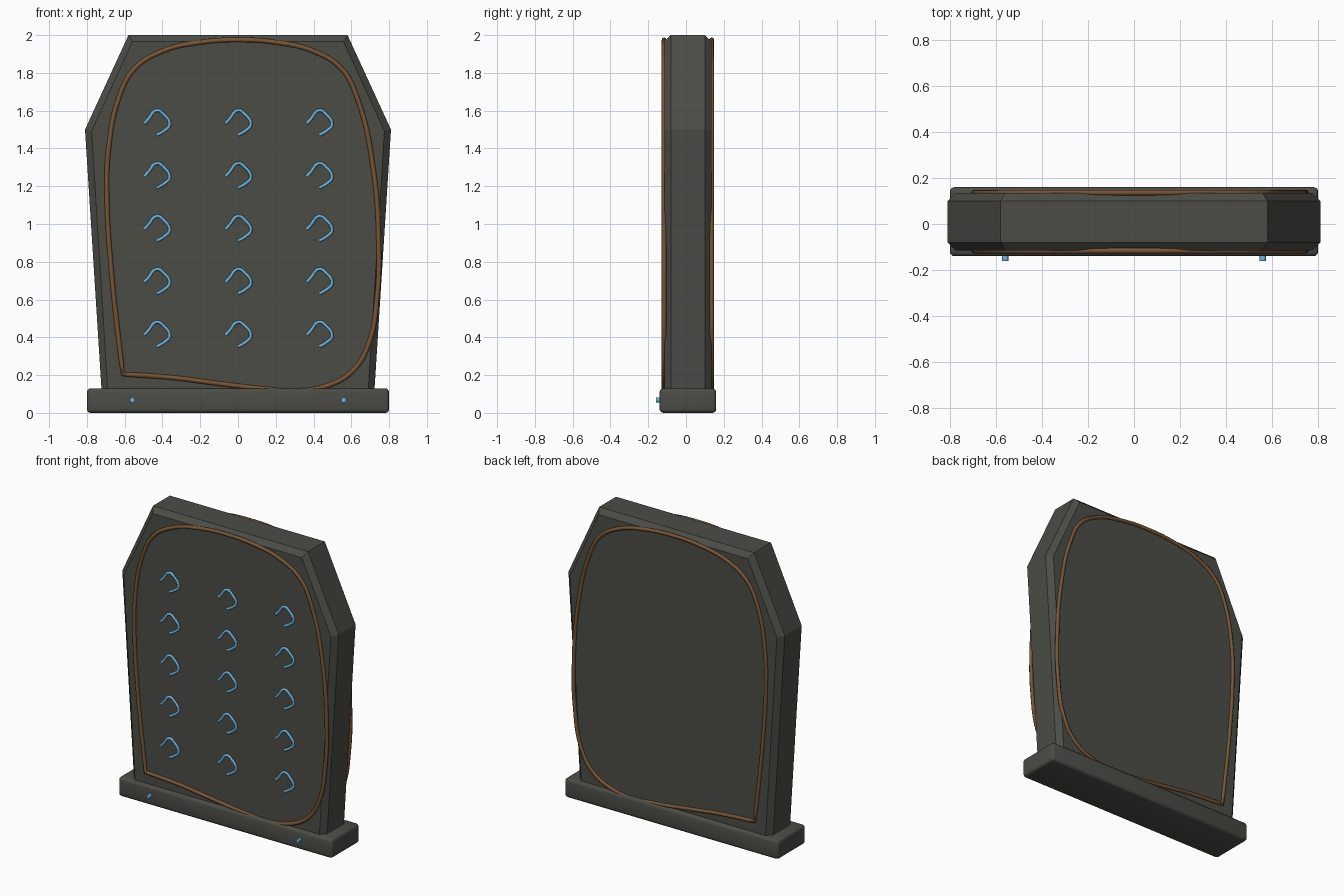
import bpy, bmesh, math
from mathutils import Vector

if "Cube" in bpy.data.objects:
    bpy.data.objects.remove(bpy.data.objects["Cube"])


def material(name, rgb):
    m = bpy.data.materials.new(name)
    m.diffuse_color = (*rgb, 1)
    m.use_nodes = True
    m.node_tree.nodes["Principled BSDF"].inputs["Base Color"].default_value = m.diffuse_color
    return m


STONE = material("dark_stone", (0.072, 0.072, 0.062))
BROWN = material("copper_brown", (0.19, 0.09, 0.035))
BLUE = material("light_blue", (0.15, 0.46, 0.74))


def finish(name, bm, mat):
    bmesh.ops.recalc_face_normals(bm, faces=bm.faces)
    mesh = bpy.data.meshes.new(name)
    bm.to_mesh(mesh)
    bm.free()
    mesh.materials.append(mat)
    ob = bpy.data.objects.new(name, mesh)
    bpy.context.collection.objects.link(ob)
    return ob


def smooth(ob, angle=40):
    bpy.ops.object.select_all(action='DESELECT')
    ob.select_set(True)
    bpy.context.view_layer.objects.active = ob
    bpy.ops.object.shade_smooth_by_angle(angle=math.radians(angle))


def tube(name, points, y, radius, mat, cyclic=False, steps=6):
    """Round tube through (x, z) points at depth y; the first point of a loop is a corner."""
    cu = bpy.data.curves.new(name, 'CURVE')
    cu.dimensions = '3D'
    cu.bevel_depth = radius
    cu.bevel_resolution = 2
    cu.resolution_u = steps
    cu.use_fill_caps = not cyclic
    sp = cu.splines.new('BEZIER')
    sp.bezier_points.add(len(points) - 1)
    sp.use_cyclic_u = cyclic
    for i, (bp, (x, z)) in enumerate(zip(sp.bezier_points, points)):
        bp.co = (x, y, z)
        kind = 'VECTOR' if cyclic and i == 0 else 'AUTO'
        bp.handle_left_type = bp.handle_right_type = kind
    cu.materials.append(mat)
    ob = bpy.data.objects.new(name, cu)
    bpy.context.collection.objects.link(ob)
    bpy.ops.object.select_all(action='DESELECT')
    ob.select_set(True)
    bpy.context.view_layer.objects.active = ob
    bpy.ops.object.convert(target='MESH')
    smooth(bpy.context.view_layer.objects.active, 50)


# Slab: chamfered outline lofted from front to back
def mirrored(half):
    return half + [(-x, z) for x, z in reversed(half)]


outer = mirrored([(0.718, 0.05), (0.81, 1.5), (0.58, 2.0)])
inner = mirrored([(0.687, 0.08), (0.775, 1.493), (0.558, 1.967)])
bm = bmesh.new()
rings = [[bm.verts.new((x, y, z)) for x, z in prof]
         for y, prof in ((-0.115, inner), (-0.08, outer), (0.10, outer), (0.135, inner))]
n = len(outer)
for a, b in zip(rings, rings[1:]):
    for i in range(n):
        j = (i + 1) % n
        bm.faces.new((a[i], a[j], b[j], b[i]))
bm.faces.new(rings[0])
bm.faces.new(rings[-1])
finish("slab", bm, STONE)

# Base plinth with rounded edges
bm = bmesh.new()
bmesh.ops.create_cube(bm, size=1)
for v in bm.verts:
    v.co = Vector((v.co.x * 1.6, v.co.y * 0.30 + 0.01, v.co.z * 0.13 + 0.065))
bmesh.ops.bevel(bm, geom=bm.edges[:], offset=0.02, segments=3, profile=0.5, affect='EDGES')
smooth(finish("base", bm, STONE))

# Border trim on front and back
border = [(-0.61, 0.205), (-0.35, 0.187), (-0.1, 0.155), (0.12, 0.129), (0.3, 0.117),
          (0.45, 0.137), (0.6, 0.215), (0.69, 0.36), (0.737, 0.62), (0.745, 0.9),
          (0.715, 1.3), (0.63, 1.67), (0.55, 1.82), (0.4, 1.915), (0.2, 1.962),
          (0, 1.975), (-0.2, 1.962), (-0.4, 1.915), (-0.55, 1.82), (-0.63, 1.67),
          (-0.685, 1.4), (-0.694, 1.15), (-0.67, 0.75)]
for side, y in (("front", -0.116), ("back", 0.136)):
    tube(side + "_border_trim", border, y, 0.0125, BROWN, cyclic=True)

# Grid of curved marks on the front
mark = [(-0.066, -0.07), (-0.045, -0.047), (0.0, 0.0), (0.035, -0.02),
        (0.068, -0.075), (0.04, -0.108), (0.0, -0.131)]
for row in range(5):
    for col in range(3):
        x0, z0 = (col - 1) * 0.43, 1.602 - row * 0.28
        tube(f"mark_{row}_{col}", [(x0 + x, z0 + z) for x, z in mark],
             -0.116, 0.0085, BLUE, steps=4)

# Studs on the base front
for side, x in (("left", -0.56), ("right", 0.56)):
    bm = bmesh.new()
    bmesh.ops.create_cone(bm, cap_ends=True, segments=12, radius1=0.014, radius2=0.014, depth=0.03)
    for v in bm.verts:
        v.co = Vector((x + v.co.x, -0.145 + v.co.z, 0.068 + v.co.y))
    smooth(finish(side + "_stud", bm, BLUE))
